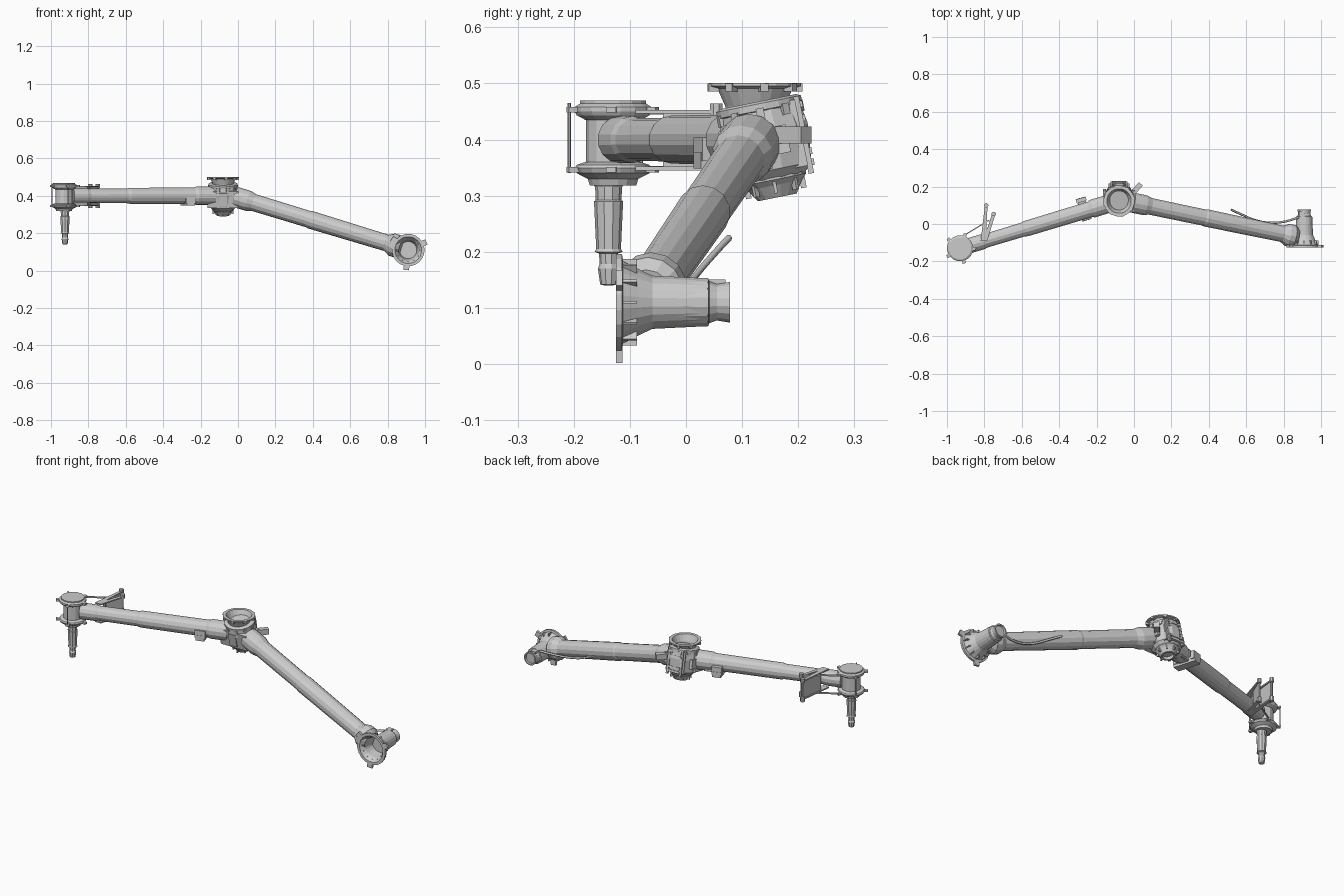
import bpy, bmesh
from math import pi, cos, sin, atan2
from mathutils import Vector, Matrix

if "Cube" in bpy.data.objects:
    bpy.data.objects.remove(bpy.data.objects["Cube"])


def add(name, bm):
    bmesh.ops.recalc_face_normals(bm, faces=bm.faces)
    me = bpy.data.meshes.new(name)
    bm.to_mesh(me)
    bm.free()
    ob = bpy.data.objects.new(name, me)
    bpy.context.collection.objects.link(ob)
    return ob


def frame(origin, axis):
    q = Vector(axis).normalized().to_track_quat('Z', 'Y')
    return Matrix.Translation(origin) @ q.to_matrix().to_4x4()


def lathe(name, origin, axis, profile, segs=16):
    """Revolve (radius, height) points about an axis and cap both ends."""
    m, bm, rings = frame(origin, axis), bmesh.new(), []
    for r, h in profile:
        rings.append([bm.verts.new(m @ Vector((r * cos(2 * pi * (i + .5) / segs),
                                               r * sin(2 * pi * (i + .5) / segs), h))) for i in range(segs)])
    for a, b in zip(rings, rings[1:]):
        for i in range(segs):
            j = (i + 1) % segs
            bm.faces.new((a[i], a[j], b[j], b[i]))
    bm.faces.new(rings[0])
    bm.faces.new(rings[-1])
    return add(name, bm)


def box(name, m, center, size):
    bm = bmesh.new()
    bmesh.ops.create_cube(bm, size=1)
    bm.transform(m @ Matrix.Translation(center) @ Matrix.Diagonal((*size, 1)))
    return add(name, bm)


def ring_boxes(name, m, n, radius, h, size, start=0):
    for k in range(n):
        rot = Matrix.Rotation(start + 2 * pi * k / n, 4, 'Z')
        box(f"{name}_{k + 1}", m @ rot, (radius, 0, h), size)


def plate(name, outline, z0, z1):
    """Upright prism from an xy outline."""
    bm = bmesh.new()
    f = bm.faces.new([bm.verts.new((x, y, z0)) for x, y in outline])
    ext = bmesh.ops.extrude_face_region(bm, geom=[f])['geom']
    bmesh.ops.translate(bm, vec=(0, 0, z1 - z0), verts=[v for v in ext if isinstance(v, bmesh.types.BMVert)])
    return add(name, bm)


def wall(name, a, b, z0, z1, t):
    """Thin upright panel between two xy points."""
    a, b = Vector(a), Vector(b)
    d = b - a
    m = Matrix.Translation((*(a + b) / 2, (z0 + z1) / 2)) @ Matrix.Rotation(atan2(d.y, d.x), 4, 'Z')
    return box(name, m, (0, 0, 0), (d.length, t, z1 - z0))


def cable(name, pts, r):
    cu = bpy.data.curves.new(name, 'CURVE')
    cu.dimensions, cu.bevel_depth, cu.bevel_resolution = '3D', r, 1
    cu.use_fill_caps, cu.resolution_u = True, 4
    sp = cu.splines.new('BEZIER')
    sp.bezier_points.add(len(pts) - 1)
    for p, co in zip(sp.bezier_points, pts):
        p.co = co
        p.handle_left_type = p.handle_right_type = 'AUTO'
    ob = bpy.data.objects.new(name, cu)
    bpy.context.collection.objects.link(ob)
    return ob


def arm(name, a, b, prof):
    """Tube whose profile heights are fractions of its length."""
    a, b = Vector(a), Vector(b)
    L = (b - a).length
    return lathe(name, a, b - a, [(r, t * L) for r, t in prof], 14)


# Two long arm tubes
arm("forearm_tube", (-.08, .125, .40), (-.91, -.125, .40),
    [(.05, .06), (.05, .17), (.044, .19), (.043, .6), (.039, .62), (.038, .86), (.042, .88), (.042, .97)])
arm("upper_arm_tube", (-.06, .125, .408), (.91, -.077, .113),
    [(.055, .05), (.055, .12), (.046, .15), (.045, .45), (.048, .46), (.045, .88), (.062, .91), (.062, .94), (.045, .96)])

# Elbow hub, leaning back
hub = frame((-.08, .143, .395), (0, -.2, 1))
hub_axis = Vector((0, -.2, 1))
H = hub.translation
HUB = Matrix.Translation(H) @ Matrix.Rotation(.197, 4, 'X')
lathe("elbow_body", H, hub_axis, [(.06, -.065), (.075, -.05), (.082, .02), (.074, .062)], 12)
box("elbow_front_housing", HUB, (0, -.035, -.002), (.165, .075, .092))
box("elbow_back_housing", HUB, (0, .045, .005), (.11, .04, .12))
lathe("elbow_top_ring", H, hub_axis, [(.07, .055), (.078, .058), (.078, .07), (.07, .074)], 20)
lathe("elbow_lower_ring", H, hub_axis, [(.05, -.052), (.06, -.058), (.06, -.068), (.05, -.078),
                                        (.036, -.1), (.028, -.1), (.025, -.085)], 16)
ring_boxes("elbow_ring_bolt", HUB, 10, .074, .052, (.012, .014, .02))
ring_boxes("elbow_lower_rib", HUB, 8, .05, -.08, (.01, .006, .025))

# Open flared socket on top of the elbow
lathe("elbow_socket", (-.08, .123, .455), (0, 0, 1),
      [(.05, -.01), (.054, .005), (.068, .036), (.083, .04), (.083, .046), (.066, .046), (.05, .012), (.045, -.02)], 20)
ring_boxes("socket_lug", Matrix.Translation((-.08, .123, .493)), 8, .076, 0, (.018, .014, .014), .2)

# Fittings on the back and front of the elbow
for sx in (-1, 1):
    box(f"elbow_back_rail_{sx}", HUB, (sx * .04, .068, .0), (.012, .01, .14))
    box(f"elbow_side_pad_{sx}", HUB, (sx * .078, .02, 0), (.016, .04, .05))
for k, h in enumerate((.055, .03, -.03, -.05)):
    box(f"elbow_back_block_{k + 1}", HUB, (0, .07, h), (.075, .014, .012))
box("elbow_front_cover", HUB, (0, -.075, 0), (.045, .01, .07))
KNOB = Matrix.Translation((.015, .19, .408)) @ Matrix.Rotation(.85, 4, 'Z')
box("elbow_camera", KNOB, (0, 0, 0), (.065, .028, .03))

# Clamp block below the forearm
CLAMP = Matrix.Translation((-.268, .08, .375)) @ Matrix.Rotation(.29, 4, 'Z')
box("clamp_bar", CLAMP, (0, 0, -.012), (.045, .125, .03))
for sy in (-1, 1):
    box(f"clamp_cheek_{sy}", CLAMP, (0, sy * .05, .008), (.055, .022, .042))
box("clamp_link", CLAMP, (.05, 0, -.005), (.06, .05, .025))

# Shoulder joint: open flared mouth toward the front, motor toward the back
S = Vector((.91, 0, .11))
lathe("shoulder_housing", S, (0, 1, 0),
      [(.052, -.035), (.068, -.03), (.072, -.113), (.087, -.113), (.087, -.125), (.074, -.125),
       (.058, -.1), (.05, -.045)][1:2] and
      [(.043, .04), (.048, -.06), (.06, -.085), (.074, -.112), (.087, -.114), (.087, -.125),
       (.072, -.125), (.055, -.1), (.046, -.05)], 20)
lathe("shoulder_motor", S, (0, 1, 0), [(.046, -.05), (.044, .038), (.038, .042), (.033, .055), (.037, .078), (.03, .078),
                                       (.028, .07)], 16)
SM = Matrix.Translation(S) @ Matrix.Rotation(pi / 2, 4, 'X')
ring_boxes("shoulder_rib", SM, 12, .069, .1, (.016, .005, .026))
ring_boxes("shoulder_lug", SM, 3, .092, .119, (.03, .03, .012), -pi / 2 - .1)
box("shoulder_motor_clip", Matrix.Translation(S), (-.012, .055, .035), (.03, .03, .012))

# Loose cable beside the shoulder
cable("shoulder_cable", [(.52, .077, .225), (.56, .058, .205), (.68, .012, .15), (.79, .01, .135), (.88, .035, .145)], .006)

# Wrist head
W = Vector((-.93, -.13, 0))
lathe("wrist_body", W, (0, 0, 1), [(.045, .34), (.048, .36), (.048, .435), (.045, .45)], 14)
lathe("wrist_top_cap", W, (0, 0, 1), [(.05, .435), (.066, .443), (.07, .45), (.07, .458), (.06, .464), (.06, .47)], 16)
lathe("wrist_bottom_cap", W, (0, 0, 1), [(.05, .36), (.066, .355), (.07, .349), (.066, .34), (.046, .33), (.042, .318)], 16)
for k, h in enumerate((.453, .346)):
    ring_boxes(f"wrist_lug_{'top' if k == 0 else 'bottom'}", Matrix.Translation(W + Vector((0, 0, h))), 5, .072, 0,
               (.024, .018, .01), -1.3)
for k, a in enumerate((-1.3, -1.3 - .8 * pi)):
    p = W + Vector((.081 * cos(a), .081 * sin(a), 0))
    lathe(f"wrist_rod_{k + 1}", p, (0, 0, 1), [(.003, .34), (.003, .465)], 6)

# Tool probe hanging from the wrist
lathe("tool_probe", (-.925, -.138, 0), (0, 0, 1),
      [(.03, .325), (.024, .315), (.023, .292), (.026, .29), (.022, .205), (.025, .2), (.017, .197),
       (.016, .178), (.019, .17), (.015, .142), (.008, .14)], 10)

# Folding bracket behind the wrist
tri = [(-.82, -.09), (-.785, -.09), (-.742, .05), (-.757, .058), (-.79, -.04), (-.783, .1), (-.797, .1)]
plate("bracket_top_plate", tri, .446, .453)
plate("bracket_bottom_plate", tri, .345, .352)
wall("bracket_panel", (-.805, -.04), (-.79, .095), .35, .448, .005)
wall("bracket_side_panel", (-.79, -.04), (-.75, .05), .35, .448, .005)
for k, (x, y) in enumerate(((-.79, .1), (-.75, .054))):
    lathe(f"bracket_post_{k + 1}", (x, y, 0), (0, 0, 1), [(.012, .335), (.012, .36), (.005, .362), (.005, .44),
                                                         (.012, .442), (.012, .464)], 8)
wall("bracket_strap_top", (-.94, -.08), (-.775, .02), .445, .453, .006)
wall("bracket_strap_bottom", (-.94, -.08), (-.775, .02), .345, .353, .006)
